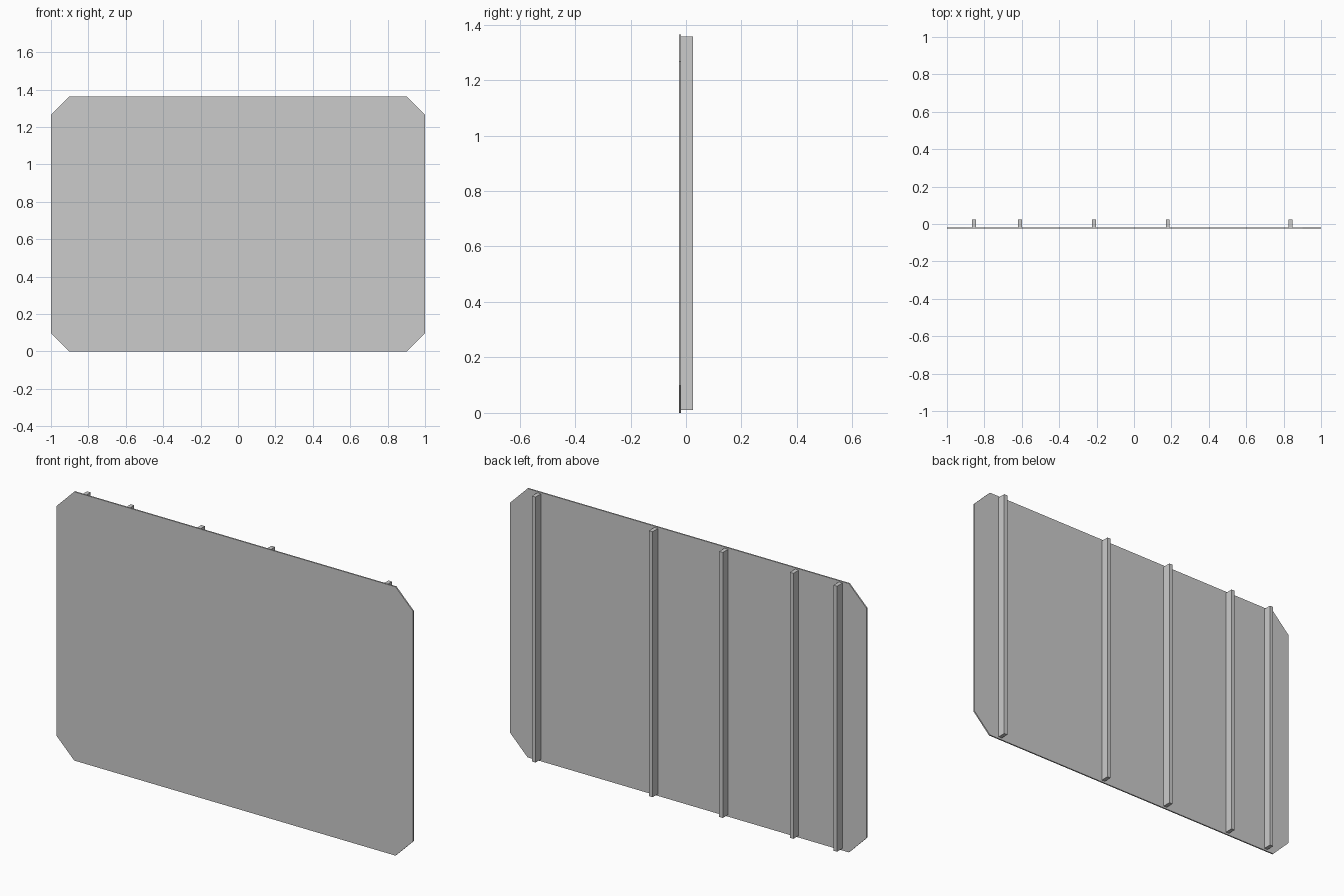
import bpy, bmesh

if "Cube" in bpy.data.objects:
    bpy.data.objects.remove(bpy.data.objects["Cube"])

W, H, CUT = 1.0, 1.364, 0.098      # half width, height, corner cut
FRONT, BACK, REAR = -0.025, -0.018, 0.025


def add_object(name, bm):
    bmesh.ops.recalc_face_normals(bm, faces=bm.faces)
    mesh = bpy.data.meshes.new(name)
    bm.to_mesh(mesh)
    bm.free()
    obj = bpy.data.objects.new(name, mesh)
    bpy.context.collection.objects.link(obj)


def extruded(name, profile, y0, y1):
    """Extrude an x-z outline from y0 to y1."""
    bm = bmesh.new()
    face = bm.faces.new([bm.verts.new((x, y0, z)) for x, z in profile])
    ext = bmesh.ops.extrude_face_region(bm, geom=[face])
    verts = [v for v in ext["geom"] if isinstance(v, bmesh.types.BMVert)]
    bmesh.ops.translate(bm, verts=verts, vec=(0, y1 - y0, 0))
    add_object(name, bm)


# thin panel with cut corners
right = [(W - CUT, 0), (W, CUT), (W, H - CUT), (W - CUT, H)]
left = [(-x, z) for x, z in reversed(right)]
extruded("panel", right + left, FRONT, BACK)

# upright battens on the back
for i, x in enumerate((-0.855, -0.61, -0.214, 0.18, 0.837)):
    a, b = x - 0.01, x + 0.01
    extruded(f"batten_{i + 1}",
             [(a, 0.01), (b, 0.01), (b, 1.357), (a, 1.357)], BACK, REAR)
